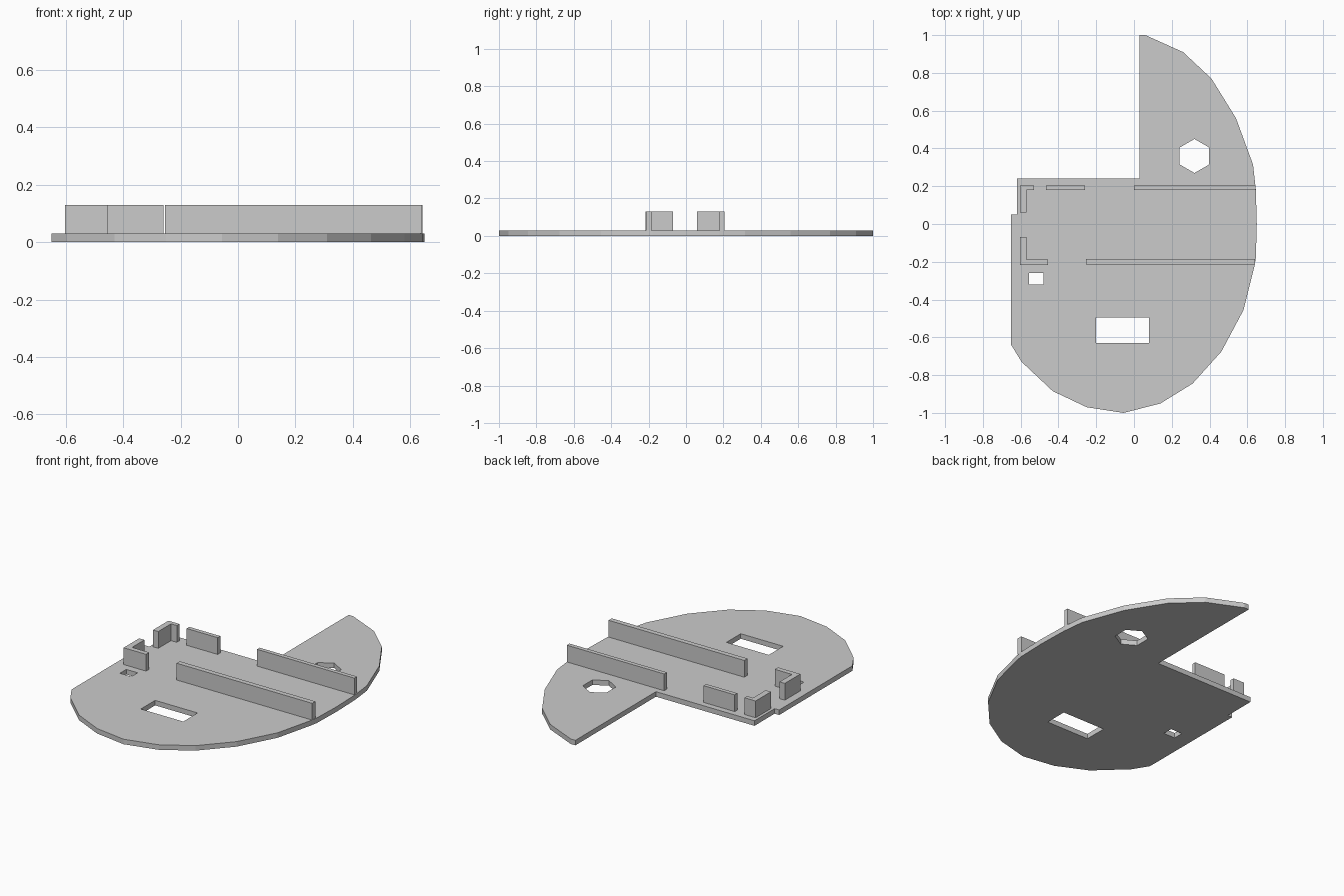
import bpy
from math import sin, cos, tau

if "Cube" in bpy.data.objects:
    bpy.data.objects.remove(bpy.data.objects["Cube"])

PLATE_TOP = 0.03
WALL_TOP = 0.13

grey = bpy.data.materials.new("plain grey")
grey.use_nodes = True
colour = (0.6, 0.6, 0.6, 1)
grey.diffuse_color = colour
grey.node_tree.nodes["Principled BSDF"].inputs["Base Color"].default_value = colour


def slab(name, loops, z0, z1):
    """Extrude a flat outline, with any inner loops as holes, into a mesh."""
    curve = bpy.data.curves.new(name, "CURVE")
    curve.dimensions = "2D"
    curve.fill_mode = "BOTH"
    curve.extrude = (z1 - z0) / 2
    for loop in loops:
        spline = curve.splines.new("POLY")
        spline.points.add(len(loop) - 1)
        for point, (x, y) in zip(spline.points, loop):
            point.co = (x, y, 0, 1)
        spline.use_cyclic_u = True
        spline.use_smooth = False
    obj = bpy.data.objects.new(name, curve)
    obj.location.z = (z0 + z1) / 2
    bpy.context.collection.objects.link(obj)
    bpy.ops.object.select_all(action="DESELECT")
    obj.select_set(True)
    bpy.context.view_layer.objects.active = obj
    bpy.ops.object.convert(target="MESH")
    obj = bpy.context.object
    obj.data.materials.clear()
    obj.data.materials.append(grey)
    return obj


def rect(x0, x1, y0, y1):
    return [(x0, y0), (x1, y0), (x1, y1), (x0, y1)]


def corner(x0, x1, y_out, y_in, tx, ty):
    """L-shaped outline with its corner at (x0, y_out)."""
    return [(x0, y_out), (x1, y_out), (x1, y_out + ty),
            (x0 + tx, y_out + ty), (x0 + tx, y_in), (x0, y_in)]


# Base plate: faceted oval with a stepped left edge and a cut-away quarter
outline = [
    (0.03, 1.0), (0.06, 1.0), (0.26, 0.91), (0.41, 0.77), (0.54, 0.56),
    (0.63, 0.315), (0.645, 0.18), (0.65, 0.0), (0.645, -0.18), (0.637, -0.225),
    (0.58, -0.455), (0.463, -0.675), (0.31, -0.845), (0.14, -0.95),
    (-0.055, -1.0), (-0.25, -0.97), (-0.43, -0.885), (-0.595, -0.73),
    (-0.65, -0.64), (-0.65, 0.05), (-0.62, 0.05), (-0.62, 0.24), (0.03, 0.24),
]
hex_hole = [(0.32 + 0.09 * sin(i * tau / 6), 0.36 + 0.09 * cos(i * tau / 6))
            for i in range(6)]
slot_hole = rect(-0.2, 0.08, -0.63, -0.495)
small_hole = rect(-0.555, -0.48, -0.32, -0.26)
slab("base_plate", [outline, hex_hole, slot_hole, small_hole], 0, PLATE_TOP)

# Upright rails and corner brackets standing on the plate
walls = {
    "front_rail": rect(-0.255, 0.64, -0.215, -0.185),
    "back_rail": rect(0.0, 0.643, 0.18, 0.205),
    "back_short_rail": rect(-0.465, -0.26, 0.18, 0.205),
    "front_corner_bracket": corner(-0.603, -0.455, -0.217, -0.07, 0.035, 0.03),
    "back_corner_bracket": corner(-0.603, -0.53, 0.205, 0.06, 0.035, -0.025),
}
for name, loop in walls.items():
    slab(name, [loop], PLATE_TOP, WALL_TOP)
